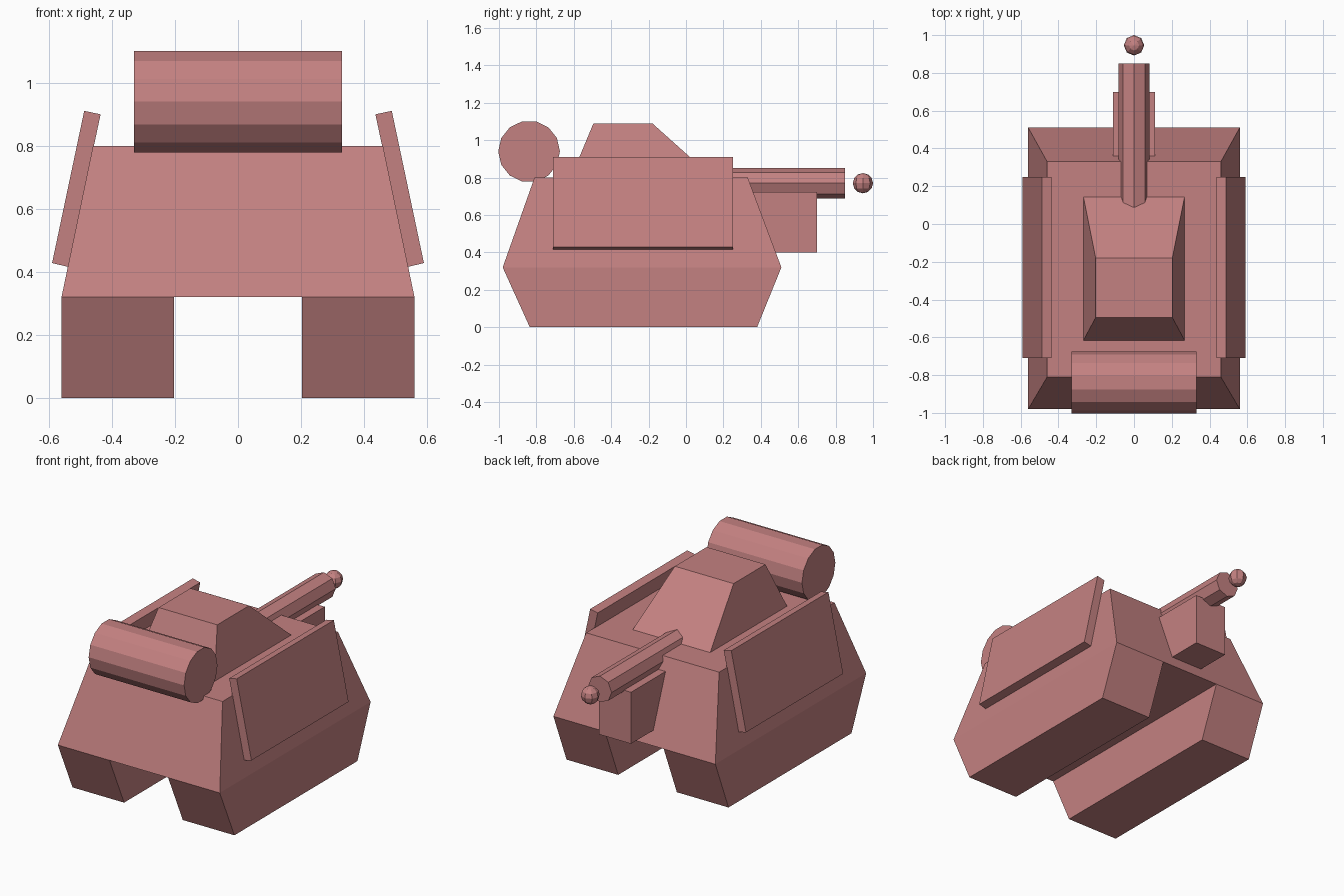
import bpy, bmesh, math
from mathutils import Matrix

if "Cube" in bpy.data.objects:
    bpy.data.objects.remove(bpy.data.objects["Cube"])

paint = bpy.data.materials.new("dusty_red")
paint.diffuse_color = (0.55, 0.22, 0.22, 1)
paint.use_nodes = True
paint.node_tree.nodes["Principled BSDF"].inputs["Base Color"].default_value = paint.diffuse_color


def finish(name, bm):
    bmesh.ops.recalc_face_normals(bm, faces=bm.faces)
    me = bpy.data.meshes.new(name)
    bm.to_mesh(me)
    bm.free()
    me.materials.append(paint)
    ob = bpy.data.objects.new(name, me)
    bpy.context.collection.objects.link(ob)
    return ob


def loft(name, a, b, caps=None):
    """Join two matching outlines; caps lists the end faces by index."""
    bm = bmesh.new()
    n = len(a)
    rings = [[bm.verts.new(p) for p in r] for r in (a, b)]
    for i in range(n):
        j = (i + 1) % n
        bm.faces.new((rings[0][i], rings[0][j], rings[1][j], rings[1][i]))
    for r in rings:
        for cap in caps or [range(n)]:
            bm.faces.new([r[i] for i in cap])
    return finish(name, bm)


def rect(x, y0, y1, z):
    return [(-x, y0, z), (x, y0, z), (x, y1, z), (-x, y1, z)]


def cylinder(name, sides, radius, length, centre, rot):
    bm = bmesh.new()
    bmesh.ops.create_cone(bm, cap_ends=True, segments=sides, radius1=radius,
                          radius2=radius, depth=length,
                          matrix=Matrix.Translation(centre) @ rot)
    return finish(name, bm)


# Hull with two track blocks: arch outline, sloped front and rear by height
arch = [(-.56, 0), (-.56, .32), (-.46, .8), (.46, .8), (.56, .32),
        (.56, 0), (.203, 0), (.203, .32), (-.203, .32), (-.203, 0)]
rear = {0: -.835, .32: -.98, .8: -.81}
nose = {0: .38, .32: .51, .8: .33}
loft("hull", [(x, rear[z], z) for x, z in arch], [(x, nose[z], z) for x, z in arch],
     [(1, 2, 3, 4, 7, 8), (0, 1, 8, 9), (4, 5, 6, 7)])

# Turret and nose block
loft("turret", rect(.27, -.62, .155, .79), rect(.203, -.495, -.18, 1.09))
loft("nose_block", rect(.11, .3, .7, .4), rect(.11, .3, .7, .722))

# Leaning side plates
plate = [(.436, .9), (.488, .911), (.59, .428), (.539, .416)]
for side, s in (("right", 1), ("left", -1)):
    loft("side_plate_" + side, [(s * x, -.71, z) for x, z in plate],
         [(s * x, .25, z) for x, z in plate])

# Gun barrel, round shot ahead of it, and rear drum
cylinder("barrel", 8, .081, .95, (0, .375, .77), Matrix.Rotation(math.pi / 2, 4, 'X'))
bm = bmesh.new()
bmesh.ops.create_uvsphere(bm, u_segments=8, v_segments=6, radius=.054,
                          matrix=Matrix.Translation((0, .946, .77)))
finish("shot", bm)
# Turned so that a corner of the drum points straight up
cylinder("drum", 14, .165, .66, (0, -.839, .94), Matrix.Rotation(math.pi / 2, 4, 'Y'))
